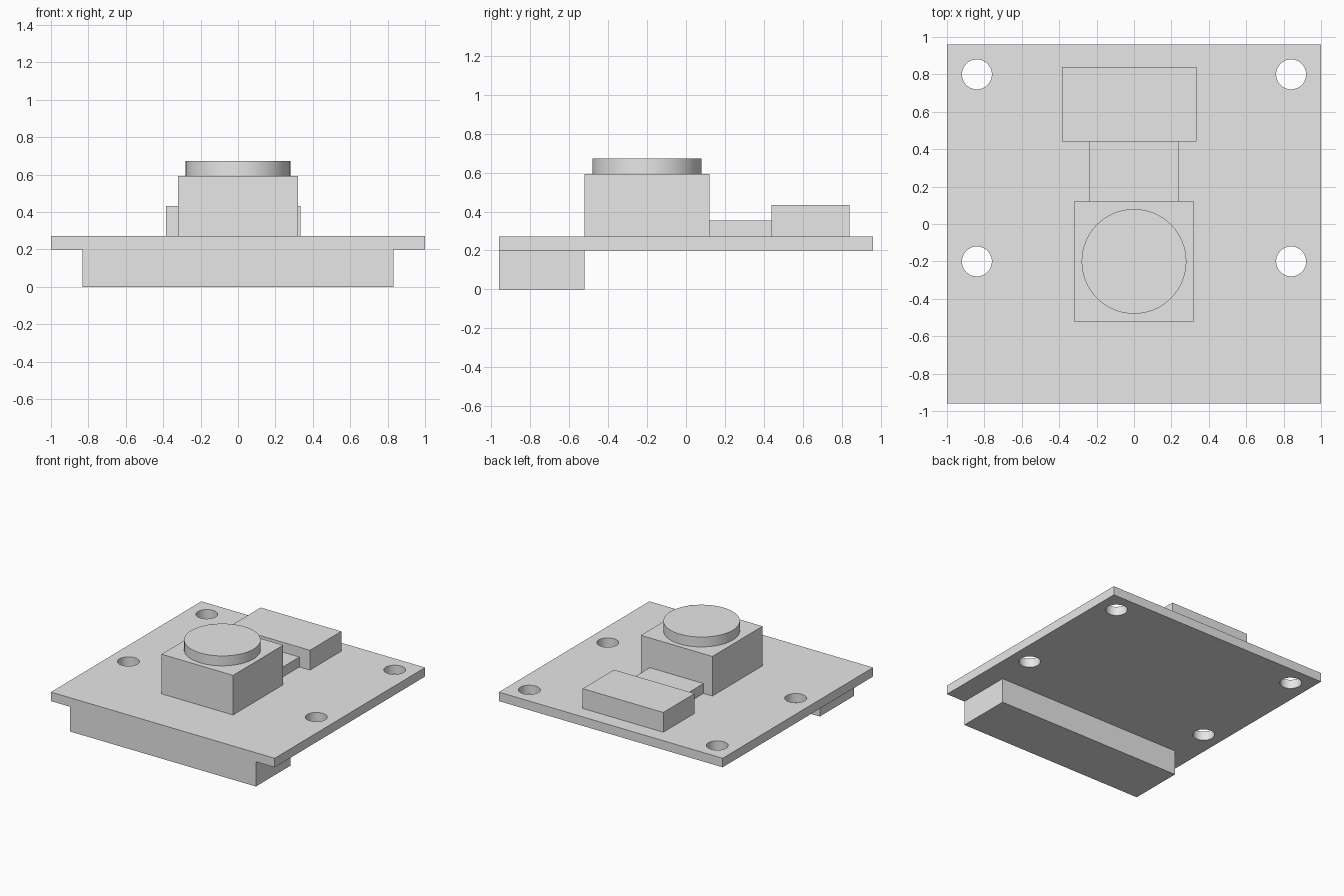
import bpy
import math

cube = bpy.data.objects.get("Cube")
if cube:
    bpy.data.objects.remove(cube, do_unlink=True)

grey = bpy.data.materials.new("plain grey")
grey.use_nodes = True
grey.diffuse_color = (0.8, 0.8, 0.8, 1)
grey.node_tree.nodes["Principled BSDF"].inputs["Base Color"].default_value = grey.diffuse_color


def box(name, x, y, z):
    """Box spanning the given (low, high) ranges."""
    spans = (x, y, z)
    bpy.ops.mesh.primitive_cube_add(size=1, location=[(a + b) / 2 for a, b in spans])
    ob = bpy.context.object
    ob.name = name
    ob.scale = [b - a for a, b in spans]
    bpy.ops.object.transform_apply(location=False, rotation=False, scale=True)
    ob.data.materials.append(grey)
    return ob


def disc(name, x, y, z, radius):
    """Upright cylinder spanning the z range."""
    bpy.ops.mesh.primitive_cylinder_add(
        vertices=64, radius=radius, depth=z[1] - z[0], location=(x, y, sum(z) / 2))
    ob = bpy.context.object
    ob.name = name
    ob.data.materials.append(grey)
    return ob


def smooth(ob):
    bpy.ops.object.select_all(action="DESELECT")
    ob.select_set(True)
    bpy.context.view_layer.objects.active = ob
    bpy.ops.object.shade_smooth_by_angle(angle=math.radians(30))


BOTTOM, TOP = 0.2, 0.273  # faces of the board

# Circuit board with four mounting holes
board = box("circuit_board", (-1, 1), (-0.96, 0.96), (BOTTOM, TOP))
for x in (-0.84, 0.84):
    for y in (-0.2, 0.8):
        cutter = disc("hole_cutter", x, y, (BOTTOM - 0.1, TOP + 0.1), 0.08)
        cutter.hide_render = True
        bpy.context.view_layer.objects.active = board
        cut = board.modifiers.new("mounting_hole", "BOOLEAN")
        cut.operation = "DIFFERENCE"
        cut.solver = "EXACT"
        cut.object = cutter
        bpy.ops.object.modifier_apply(modifier=cut.name)
        bpy.data.objects.remove(cutter, do_unlink=True)
smooth(board)

# Cable connector under the front edge
box("cable_connector", (-0.832, 0.832), (-0.96, -0.52), (0, BOTTOM))

# Camera housing with its round lens
box("camera_housing", (-0.32, 0.32), (-0.52, 0.12), (TOP, 0.593))
smooth(disc("lens", 0, -0.2, (0.593, 0.673), 0.28))

# Flat cable leading to the plug behind the camera
box("flat_cable", (-0.24, 0.24), (0.12, 0.44), (TOP, 0.353))
box("sensor_plug", (-0.385, 0.335), (0.44, 0.84), (TOP, 0.433))
